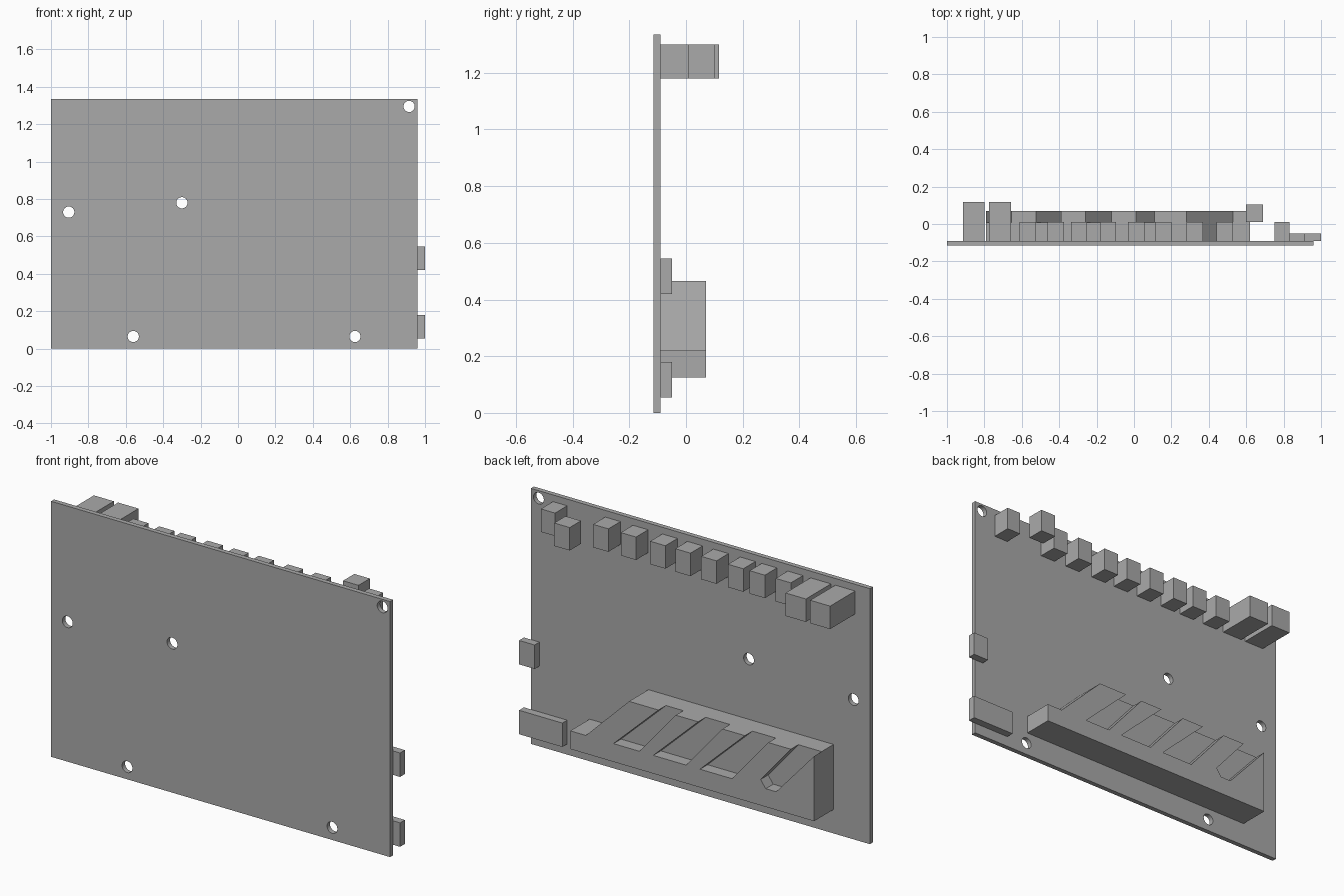
import bpy
import bmesh
from mathutils import Matrix

cube = bpy.data.objects.get("Cube")
if cube:
    bpy.data.objects.remove(cube, do_unlink=True)

# One plain grey for the whole assembly
GREY = (0.4, 0.4, 0.4, 1.0)
grey = bpy.data.materials.new("plain grey")
grey.use_nodes = True
grey.diffuse_color = GREY
grey.node_tree.nodes["Principled BSDF"].inputs["Base Color"].default_value = GREY


def finish(name, bm):
    """Turn a bmesh into a named object."""
    bmesh.ops.recalc_face_normals(bm, faces=bm.faces)
    mesh = bpy.data.meshes.new(name)
    bm.to_mesh(mesh)
    bm.free()
    mesh.materials.append(grey)
    obj = bpy.data.objects.new(name, mesh)
    bpy.context.collection.objects.link(obj)
    return obj


def prism(name, profile, y0, y1):
    """Extrude an x-z outline from y0 to y1."""
    bm = bmesh.new()
    face = bm.faces.new([bm.verts.new((x, y0, z)) for x, z in profile])
    grown = bmesh.ops.extrude_face_region(bm, geom=[face])["geom"]
    verts = [g for g in grown if isinstance(g, bmesh.types.BMVert)]
    bmesh.ops.translate(bm, verts=verts, vec=(0, y1 - y0, 0))
    return finish(name, bm)


def box(name, x0, x1, y0, y1, z0, z1):
    return prism(name, [(x0, z0), (x1, z0), (x1, z1), (x0, z1)], y0, y1)


# Board with round mounting holes
FRONT, BACK = -0.115, -0.09
board = box("board", -1, 0.96, FRONT, BACK, 0, 1.335)
bm = bmesh.new()
for x, z in [(0.915, 1.295), (-0.905, 0.73), (-0.3, 0.78), (-0.56, 0.065), (0.625, 0.065)]:
    place = Matrix.Translation((x, BACK, z)) @ Matrix.Rotation(1.5707963, 4, "X")
    bmesh.ops.create_cone(bm, cap_ends=True, segments=32, radius1=0.03,
                          radius2=0.03, depth=0.2, matrix=place)
cutter = finish("hole_cutter", bm)
cutter.hide_render = True
cut = board.modifiers.new("holes", "BOOLEAN")
cut.operation = "DIFFERENCE"
cut.solver = "EXACT"
cut.object = cutter
bpy.context.view_layer.objects.active = board
bpy.ops.object.modifier_apply(modifier=cut.name)
bpy.data.objects.remove(cutter, do_unlink=True)

# Row of connectors along the top edge
LOW, HIGH = 1.18, 1.3
for i, x in enumerate([0.53, 0.37, 0.2, 0.055, -0.095, -0.25, -0.375, -0.525]):
    box(f"small_connector_{i + 1}", x - 0.088, x, BACK, 0.01, LOW, HIGH)
box("end_connector", 0.75, 0.832, BACK, 0.01, LOW, HIGH)
box("raised_connector", 0.6, 0.69, 0.01, 0.103, LOW, HIGH)
box("large_connector_outer", -0.915, -0.8, BACK, 0.117, LOW, HIGH)
box("large_connector_inner", -0.775, -0.657, BACK, 0.117, LOW, HIGH)

# Flat connectors overhanging the side edge
box("side_connector_upper", 0.91, 1, BACK, -0.05, 0.42, 0.545)
box("side_connector_lower", 0.75, 1, BACK, -0.05, 0.055, 0.18)

# Slanted rack: solid back plate and slotted front layer
BASE, LEDGE, TOP, SPLIT = 0.125, 0.22, 0.465, 0.008
start = [(-0.79, BASE), (0.62, BASE), (0.62, LEDGE), (0.53, LEDGE), (0.28, TOP)]
prism("rack_back", start + [(-0.79, TOP)], BACK, SPLIT)
comb = list(start)
for left, right in [(0.11, 0.01), (-0.12, -0.26), (-0.39, -0.525)]:
    comb += [(left, TOP), (left + 0.26, LEDGE), (right + 0.21, LEDGE), (right, TOP)]
comb += [(-0.655, TOP), (-0.48, 0.26), (-0.51, LEDGE), (-0.57, LEDGE), (-0.79, TOP)]
prism("rack_fingers", comb, SPLIT, 0.07)
